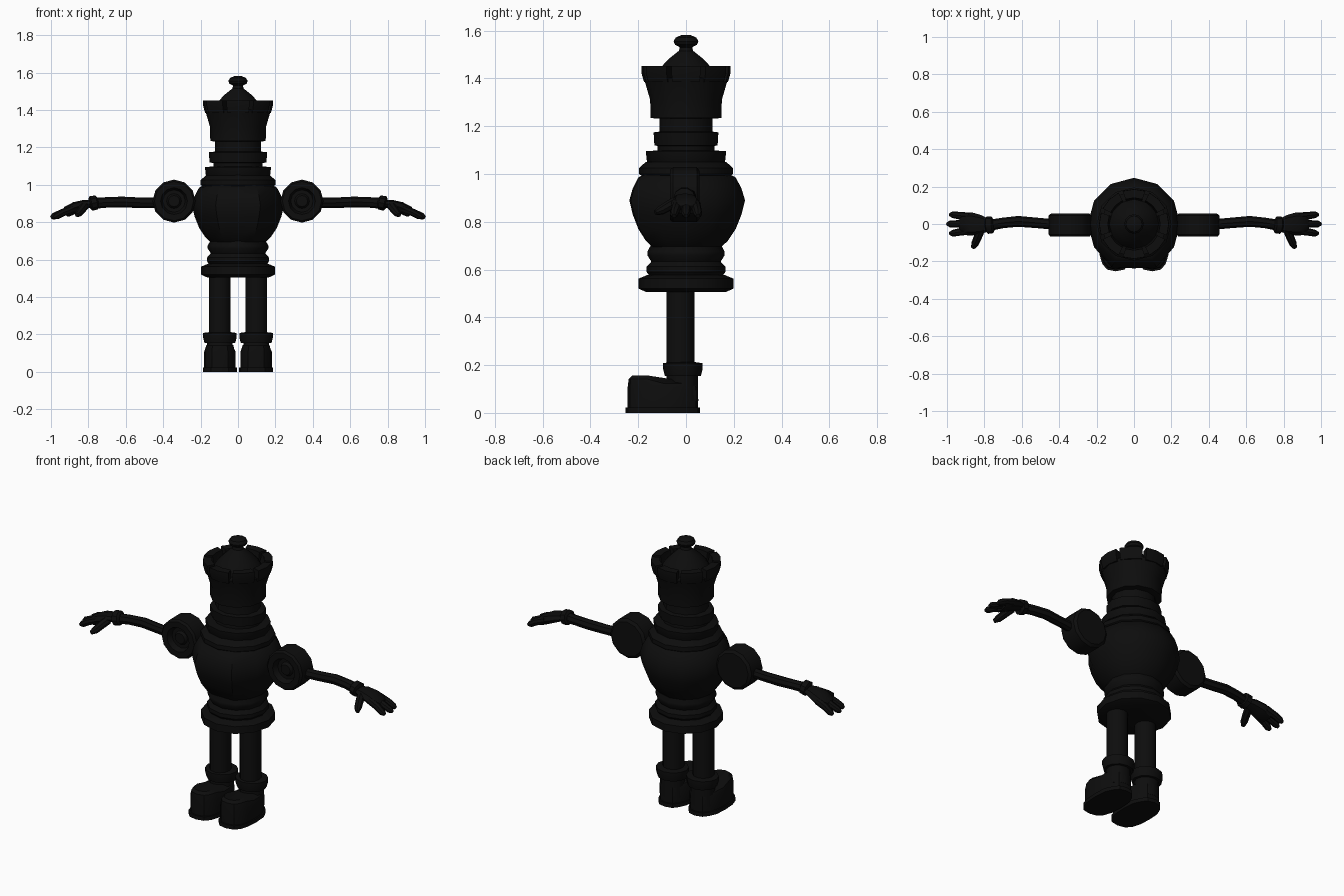
import bpy, bmesh, math
from mathutils import Vector

if "Cube" in bpy.data.objects:
    bpy.data.objects.remove(bpy.data.objects["Cube"])

black = bpy.data.materials.new("black")
black.diffuse_color = (0.004, 0.004, 0.004, 1)
black.use_nodes = True
black.node_tree.nodes["Principled BSDF"].inputs["Base Color"].default_value = black.diffuse_color


def loft(name, rings, cap=True):
    """Skin a list of equally long closed rings into one object."""
    bm = bmesh.new()
    vs = [[bm.verts.new(p) for p in r] for r in rings]
    n = len(rings[0])
    for a, b in zip(vs, vs[1:]):
        for i in range(n):
            j = (i + 1) % n
            bm.faces.new((a[i], a[j], b[j], b[i]))
    if cap:
        bm.faces.new(vs[0][::-1])
        bm.faces.new(vs[-1])
    bmesh.ops.recalc_face_normals(bm, faces=bm.faces)
    me = bpy.data.meshes.new(name)
    bm.to_mesh(me)
    bm.free()
    me.materials.append(black)
    ob = bpy.data.objects.new(name, me)
    bpy.context.collection.objects.link(ob)
    bpy.ops.object.select_all(action='DESELECT')
    ob.select_set(True)
    bpy.context.view_layer.objects.active = ob
    bpy.ops.object.shade_smooth_by_angle(angle=math.radians(35))
    return ob


def circle(r, z, n=12, cx=0, cy=0, sy=1):
    return [(cx + r * math.cos(2 * math.pi * i / n), cy + r * sy * math.sin(2 * math.pi * i / n), z)
            for i in range(n)]


def turned(name, profile, n=12, cx=0, cy=0, sy=1):
    return loft(name, [circle(r, z, n, cx, cy, sy) for r, z in profile])


def tube(name, pts, radii, n=8, flat=1):
    """Tube along points; flat scales it vertically."""
    pts = [Vector(p) for p in pts]
    rings = []
    for i, p in enumerate(pts):
        t = (pts[min(i + 1, len(pts) - 1)] - pts[max(i - 1, 0)]).normalized()
        side = t.cross(Vector((0, 0, 1))).normalized()
        up = side.cross(t)
        rings.append([p + radii[i] * (side * math.cos(a) + up * flat * math.sin(a))
                      for a in (2 * math.pi * k / n for k in range(n))])
    return loft(name, rings)


# Body: flared skirt base, ringed waist, belly
turned("skirt_base", [(.165, .505), (.198, .52), (.198, .562), (.16, .578)])
turned("waist_rings", [(.15, .57), (.165, .59), (.165, .612), (.145, .633), (.162, .66),
                       (.162, .675), (.148, .70), (.15, .72)])
belly = []
for r, z in [(.148, .695), (.175, .72), (.208, .77), (.232, .83), (.247, .89), (.232, .94), (.208, .985), (.18, 1.0)]:
    ring = []
    for x, y, h in circle(r, z):
        k = 1.0
        if y < -.8 * r:                                   # flattened front
            k = .96 if abs(x) < .01 else 1.08
        ring.append((x * (1 if k < 1.05 else .97), y * k, h))
    belly.append(ring)
loft("belly", belly)

# Stacked collars and neck
turned("shoulder_collar", [(.175, .98), (.2, 1.0), (.2, 1.025), (.172, 1.05), (.15, 1.055)], sy=.98)
turned("lower_collar", [(.16, 1.035), (.172, 1.05), (.177, 1.095), (.13, 1.098)], sy=.95)
turned("neck", [(.13, 1.08), (.13, 1.12), (.122, 1.17), (.122, 1.245)], sy=.91)
turned("upper_collar", [(.125, 1.115), (.152, 1.12), (.156, 1.174), (.12, 1.178)], sy=.87)

# Head flaring into a notched crown rim
turned("head", [(.13, 1.232), (.148, 1.235), (.15, 1.31), (.176, 1.40), (.125, 1.405)])
n = 24
for k in range(8):
    def cut(r, z):
        return [(r * math.cos(a), r * math.sin(a), z)
                for a in (math.radians(45 * k + d) for d in (-19, 0, 19))]

    def sector(ro, ri, z):
        return cut(ro, z) + cut(ri, z)[::-1]
    loft("crown_point", [sector(.176, .125, 1.385), sector(.187, .138, 1.425), sector(.186, .14, 1.452)])
turned("crown_dome", [(.135, 1.40), (.118, 1.43), (.10, 1.452), (.07, 1.483), (.045, 1.503),
                      (.03, 1.515), (.026, 1.53), (.046, 1.541), (.052, 1.555), (.043, 1.571),
                      (.02, 1.581)])

for s, side in ((-1, "right"), (1, "left")):
    # Legs, cuffs and shoes
    cx = s * .097
    turned(side + "_leg", [(.058, .10), (.058, .53)], cx=cx, cy=-.023)
    turned(side + "_leg_cuff", [(.06, .153), (.082, .155), (.09, .185), (.09, .208), (.06, .212)],
           cx=cx, cy=-.013, sy=.92)
    turned(side + "_ankle", [(.07, .05), (.068, .165)], cx=cx, cy=-.013, sy=.92)

    def shoe_ring(w, ln, z, drop=0):
        ring = []
        for i in range(16):
            a = 2 * math.pi * i / 16
            c, d = math.cos(a), math.sin(a)
            x = w * math.copysign(abs(c) ** .7, c)
            y = -.097 + ln * math.copysign(abs(d) ** .8, d)
            if y > 0:
                x *= .92
            ring.append((cx + x, y, z - (drop if y > -.10 else 0)))
        return ring
    loft(side + "_shoe_sole", [shoe_ring(.091, .156, 0), shoe_ring(.091, .156, .022)])
    loft(side + "_shoe", [shoe_ring(.084, .147, .015), shoe_ring(.084, .147, .108),
                          shoe_ring(.076, .143, .142, .018), shoe_ring(.06, .128, .156, .028)])

    # Shoulder drum facing forward with a recessed front ring
    sx = s * .342
    prof = [(.10, .057), (.115, .045), (.115, -.055), (.105, -.067), (.072, -.067),
            (.06, -.035), (.04, -.035), (.03, -.05)]
    loft(side + "_shoulder_drum",
         [[(sx + r * math.cos(2 * math.pi * i / 12), y, .913 + r * math.sin(2 * math.pi * i / 12))
           for i in range(12)] for r, y in prof])

    # Arm and wrist cuff
    tube(side + "_arm", [(s * .42, -.003, .903), (s * .52, .006, .904), (s * .62, .014, .908),
                         (s * .70, .006, .906), (s * .79, -.01, .9)], [.028, .028, .029, .028, .03])
    tube(side + "_wrist_cuff", [(s * .75, -.004, .907), (s * .757, -.005, .906),
                                (s * .785, -.007, .900), (s * .793, -.008, .898)],
         [.03, .044, .046, .03], n=10, flat=.9)

    # Hand: palm, three fingers and thumb
    tube(side + "_palm", [(s * .78, -.006, .9), (s * .82, -.004, .894), (s * .87, 0, .878),
                          (s * .915, 0, .856), (s * .925, 0, .85)],
         [.034, .052, .062, .058, .045], flat=.5)
    for y0, y1, tip in ((.04, .05, .985), (.002, .0, 1.0), (-.036, -.05, .985)):
        tube(side + "_finger", [(s * .88, y0, .872), (s * .935, (y0 + y1) / 2, .852),
                                (s * (tip - .015), y1, .832), (s * tip, y1, .824)],
             [.021, .02, .018, .009], n=8)
    tube(side + "_thumb", [(s * .82, -.03, .888), (s * .835, -.07, .868), (s * .85, -.105, .848),
                           (s * .862, -.128, .838)], [.024, .022, .02, .011])
